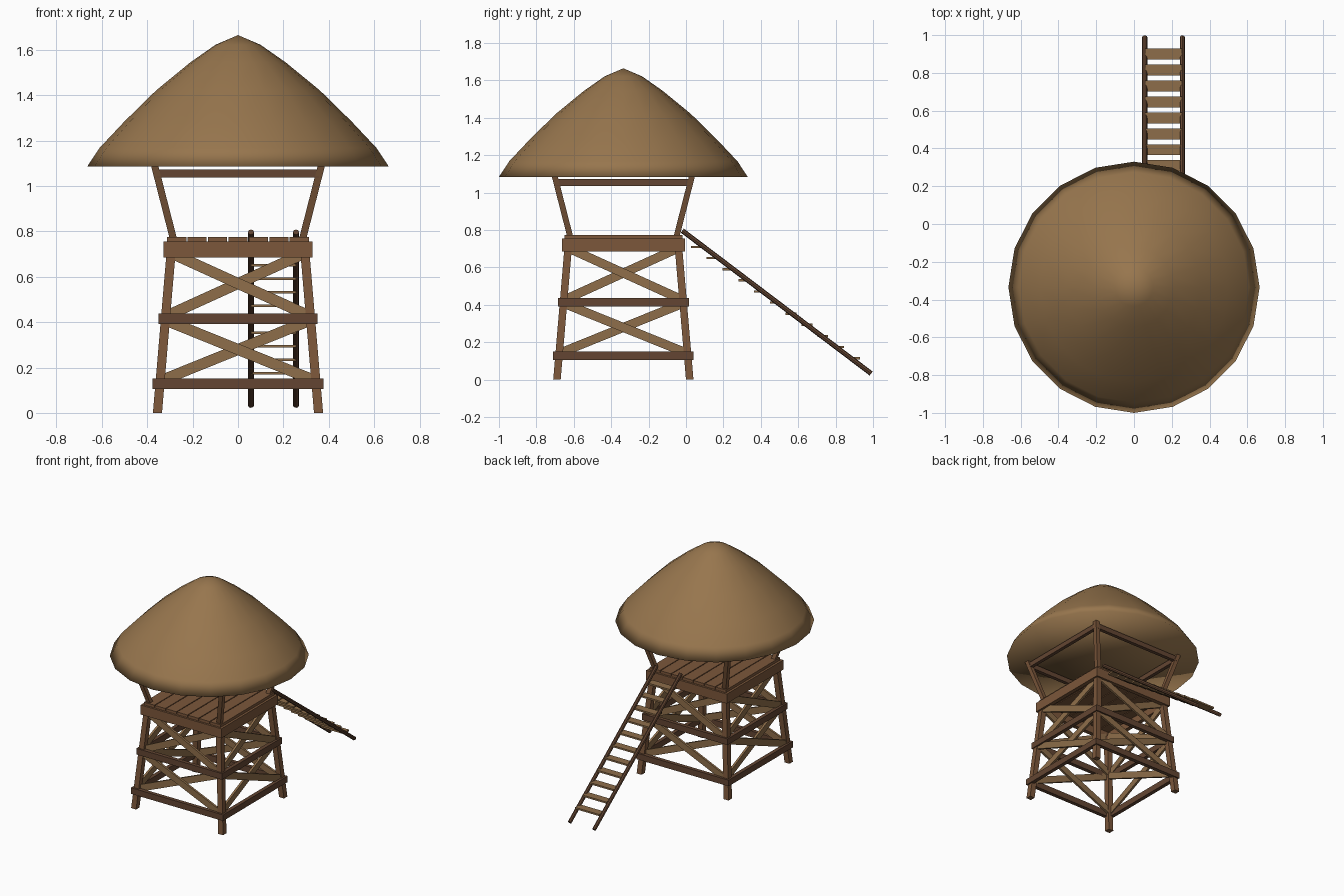
import bpy, bmesh, math
from mathutils import Vector, Matrix

if "Cube" in bpy.data.objects:
    bpy.data.objects.remove(bpy.data.objects["Cube"])

CY = -0.335                                   # tower centre in y


def material(name, rgb):
    m = bpy.data.materials.new(name)
    m.diffuse_color = (*rgb, 1)
    m.use_nodes = True
    m.node_tree.nodes["Principled BSDF"].inputs["Base Color"].default_value = m.diffuse_color
    return m


THATCH = material("thatch", (0.31, 0.18, 0.075))
WOOD = material("wood", (0.20, 0.095, 0.043))
DARK = material("dark_wood", (0.125, 0.06, 0.032))
LIGHT = material("light_wood", (0.27, 0.155, 0.068))


def finish(name, bm, mat, smooth=False):
    bmesh.ops.recalc_face_normals(bm, faces=bm.faces)
    me = bpy.data.meshes.new(name)
    bm.to_mesh(me)
    bm.free()
    me.materials.append(mat)
    if smooth:
        me.shade_smooth()
    ob = bpy.data.objects.new(name, me)
    bpy.context.collection.objects.link(ob)
    return ob


def beam(bm, a, b, ref, t, w):
    """Box from a to b: t thick along ref, w wide across it."""
    a, b = Vector(a), Vector(b)
    x = (b - a).normalized()
    y = (Vector(ref) - x * x.dot(Vector(ref))).normalized()
    z = x.cross(y)
    m = Matrix((x, y, z)).transposed().to_4x4()
    m.translation = (a + b) / 2
    bmesh.ops.create_cube(bm, size=1, matrix=m @ Matrix.Diagonal(((b - a).length, t, w, 1)))


def post(bm, r0, z0, r1, z1, s):
    """Leaning corner post with level ends."""
    ret = bmesh.ops.create_cube(bm, size=1)
    for v in ret["verts"]:
        r, z = (r1, z1) if v.co.z > 0 else (r0, z0)
        v.co = (r + v.co.x * s, -r + v.co.y * s, z)


def four_sides(name, build, mat):
    """Repeat a front-side part around the tower."""
    for k, side in enumerate(("front", "right", "back", "left")):
        bm = bmesh.new()
        build(bm)
        bm.transform(Matrix.Translation((0, CY, 0)) @ Matrix.Rotation(k * math.pi / 2, 4, 'Z'))
        finish(f"{side}_{name}", bm, mat)


def leg_r(z):
    return 0.355 - 0.085 * z


def rail(z, h, r, t, half):
    return lambda bm: beam(bm, (-half, -r, z), (half, -r, z), (0, 1, 0), t, h)


# Legs and leaning roof posts
four_sides("leg", lambda bm: post(bm, 0.355, 0, leg_r(0.70), 0.70, 0.04), WOOD)
four_sides("roof_post", lambda bm: post(bm, 0.283, 0.76, 0.37, 1.10, 0.032), WOOD)

# Horizontal rails and platform edge beams
four_sides("lower_rail", rail(0.128, 0.045, 0.362, 0.028, 0.376), DARK)
four_sides("middle_rail", rail(0.415, 0.045, 0.336, 0.028, 0.350), DARK)
four_sides("platform_beam", rail(0.720, 0.070, 0.314, 0.030, 0.329), WOOD)
four_sides("top_rail", rail(1.055, 0.036, 0.358, 0.026, 0.358), DARK)


# Cross braces
def braces(bm):
    for z0, z1 in ((0.145, 0.405), (0.43, 0.70)):
        for s in (-1, 1):
            r0, r1, d = leg_r(z0), leg_r(z1), 0.008 * s
            beam(bm, (-s * (r0 - 0.01), -r0 + d, z0), (s * (r1 - 0.01), -r1 + d, z1),
                 (0, 1, 0), 0.016, 0.048)


four_sides("cross_brace", braces, LIGHT)

# Deck planks
bm = bmesh.new()
n, half = 7, 0.315
pitch = 2 * half / n
for i in range(n):
    x = -half + pitch * (i + 0.5)
    beam(bm, (x, CY - half, 0.758), (x, CY + half, 0.758), (0, 0, 1), 0.034, pitch - 0.006)
finish("deck_planks", bm, WOOD)

# Thatched roof: 20-sided lathe with a closed underside
profile = [(0.665, 1.085), (0.61, 1.168), (0.50, 1.285), (0.36, 1.422),
           (0.21, 1.545), (0.10, 1.622)]
bm = bmesh.new()
N = 20
rings = [[bm.verts.new((r * math.cos(2 * math.pi * i / N), CY + r * math.sin(2 * math.pi * i / N), z))
          for i in range(N)] for r, z in profile]
apex = bm.verts.new((0, CY, 1.665))
base = bm.verts.new((0, CY, 1.085))
for i in range(N):
    j = (i + 1) % N
    for lo, hi in zip(rings, rings[1:]):
        bm.faces.new((lo[i], lo[j], hi[j], hi[i]))
    bm.faces.new((rings[-1][i], rings[-1][j], apex))
    bm.faces.new((rings[0][j], rings[0][i], base))
finish("thatched_roof", bm, THATCH, smooth=True)

# Ladder stringers
foot, head = Vector((0, 0.99, 0.033)), Vector((0, -0.02, 0.797))
for name, x in (("left", 0.057), ("right", 0.256)):
    bm = bmesh.new()
    d = head - foot
    m = Matrix.Translation((foot + head) / 2 + Vector((x, 0, 0))) @ d.to_track_quat('Z', 'Y').to_matrix().to_4x4()
    bmesh.ops.create_cone(bm, cap_ends=True, segments=8, radius1=0.0135, radius2=0.0135,
                          depth=d.length, matrix=m)
    finish(f"ladder_{name}_stringer", bm, DARK)

# Ladder rungs
bm = bmesh.new()
for i in range(11):
    f = i / 10
    y, z = 0.055 + 0.845 * f, 0.71 - 0.595 * f
    beam(bm, (0.058, y, z), (0.255, y, z), (0, 0, 1), 0.012, 0.058)
finish("ladder_rungs", bm, LIGHT)
